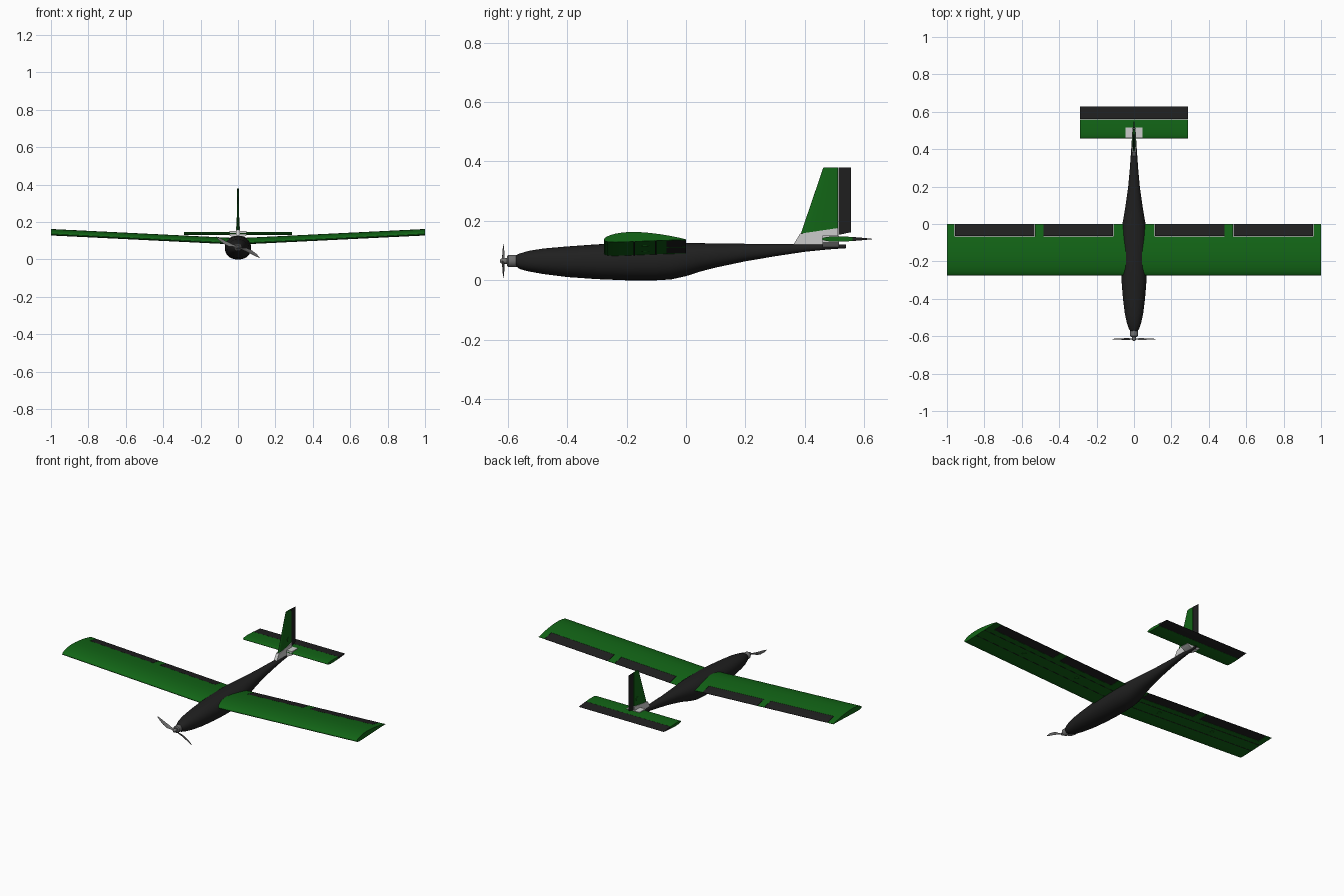
import bpy, bmesh, math
from mathutils import Matrix, Vector

if "Cube" in bpy.data.objects:
    bpy.data.objects.remove(bpy.data.objects["Cube"])


def material(name, rgb):
    m = bpy.data.materials.new(name)
    m.diffuse_color = (*rgb, 1)
    m.use_nodes = True
    m.node_tree.nodes["Principled BSDF"].inputs["Base Color"].default_value = m.diffuse_color
    return m


GREEN = material("green_foam", (0.006, 0.13, 0.008))
DARK = material("dark_foam", (0.014, 0.014, 0.014))
METAL = material("metal", (0.16, 0.16, 0.16))


def finish(name, bm, mat=None, angle=35):
    bmesh.ops.recalc_face_normals(bm, faces=bm.faces)
    me = bpy.data.meshes.new(name)
    bm.to_mesh(me)
    bm.free()
    ob = bpy.data.objects.new(name, me)
    bpy.context.collection.objects.link(ob)
    if mat:
        me.materials.append(mat)
    bpy.ops.object.select_all(action='DESELECT')
    ob.select_set(True)
    bpy.context.view_layer.objects.active = ob
    bpy.ops.object.shade_smooth_by_angle(angle=math.radians(angle))
    return ob


def add_loft(bm, rings):
    """Skin a list of equal-length point rings and cap both ends."""
    vs = [[bm.verts.new(p) for p in r] for r in rings]
    n = len(vs[0])
    for a, b in zip(vs, vs[1:]):
        for i in range(n):
            j = (i + 1) % n
            bm.faces.new((a[i], a[j], b[j], b[i]))
    bm.faces.new(vs[0])
    bm.faces.new(vs[-1])


def loft(name, rings, mat=None, angle=35):
    bm = bmesh.new()
    add_loft(bm, rings)
    return finish(name, bm, mat, angle)


def foil(t0, t1, thick, camber, n=14):
    """Closed slice of an aerofoil between chord fractions t0 and t1."""
    def at(t, s):
        h = 5 * thick * (0.2969 * t**0.5 - 0.126 * t - 0.3516 * t**2
                         + 0.2843 * t**3 - 0.1015 * t**4)
        p = 0.4
        c = camber / p**2 * (2*p*t - t*t) if t < p else \
            camber / (1-p)**2 * (1 - 2*p + 2*p*t - t*t)
        return (t, c + s * (h + 0.002))
    ts = [t0 + (t1 - t0) * (1 - math.cos(math.pi * i / n)) / 2 for i in range(n + 1)]
    return [at(t, 1) for t in ts] + [at(t, -1) for t in reversed(ts)]


# Fuselage: y, top, bottom, half width
STATIONS = [
    (-0.572, 0.084, 0.047, 0.020), (-0.56, 0.090, 0.038, 0.028),
    (-0.53, 0.099, 0.030, 0.038), (-0.48, 0.107, 0.021, 0.049),
    (-0.40, 0.114, 0.011, 0.059), (-0.30, 0.121, 0.004, 0.067),
    (-0.20, 0.126, 0.000, 0.070), (-0.10, 0.127, 0.000, 0.070),
    (-0.05, 0.127, 0.003, 0.068), (0.00, 0.126, 0.014, 0.062),
    (0.05, 0.125, 0.030, 0.053), (0.10, 0.124, 0.043, 0.045),
    (0.20, 0.123, 0.064, 0.031), (0.30, 0.123, 0.081, 0.022),
    (0.40, 0.122, 0.096, 0.015), (0.48, 0.121, 0.104, 0.010),
    (0.538, 0.120, 0.108, 0.006)]


def section(y, top, bot, w, n=32):
    ring = []
    for i in range(n):
        a = 2 * math.pi * i / n
        c, s = math.cos(a), math.sin(a)
        ring.append((w * math.copysign(abs(c)**0.9, c), y,
                     (top + bot) / 2 + (top - bot) / 2 * math.copysign(abs(s)**0.9, s)))
    return ring


loft("fuselage", [section(*s) for s in STATIONS], DARK)

# Wing halves with dihedral, flaps and ailerons set in the trailing edge
CHORD, LE, HINGE = 0.276, -0.276, 0.76


def wing_ring(x, side, t0, t1):
    return [(side * x, LE + t * CHORD, 0.088 + 0.049 * x + h * CHORD)
            for t, h in foil(t0, t1, 0.115, 0.035)]


def wing_under(x, t):
    h = foil(t, t + 0.001, 0.115, 0.035)[-1][1]
    return 0.088 + 0.049 * x + h * CHORD


for side, tag in ((-1, "left"), (1, "right")):
    def wing_part(name, x0, x1, t0, t1, mat):
        loft(f"{tag}_{name}", [wing_ring(x0, side, t0, t1), wing_ring(x1, side, t0, t1)], mat)

    wing_part("wing", 0, 1, 0, HINGE, GREEN)
    for i, (a, b) in enumerate(((0, 0.11), (0.485, 0.53), (0.96, 1.0))):
        wing_part(f"wing_trailing_edge_{i+1}", a, b, HINGE, 1, GREEN)
    wing_part("flap", 0.112, 0.483, HINGE + 0.004, 1, DARK)
    wing_part("aileron", 0.532, 0.958, HINGE + 0.004, 1, DARK)

    # Carbon spars under the wing
    for i, t in enumerate((0.37, 0.63)):
        ends = [(x, wing_under(x, t)) for x in (0.05, 0.998)]
        loft(f"{tag}_spar_{i+1}",
             [[(side * x, LE + t * CHORD + dy, z + dz) for dy, dz in
               ((-0.002, -0.0008), (0.002, -0.0008), (0.002, 0.003), (-0.002, 0.003))]
              for x, z in ends], DARK)

    # Servo covers under the wing
    for i, x in enumerate((0.3, 0.68)):
        bm = bmesh.new()
        bmesh.ops.create_cone(bm, cap_ends=True, segments=20, radius1=0.012, radius2=0.014,
                              depth=0.004,
                              matrix=Matrix.Translation((side * x, LE + 0.5 * CHORD,
                                                         wing_under(x, 0.5))))
        finish(f"{tag}_servo_cover_{i+1}", bm, GREEN)

# Tailplane and elevator
def tail_rings(t0, t1):
    return [[(x, 0.458 + t * 0.17, 0.139 + h * 0.17) for t, h in foil(t0, t1, 0.1, 0)]
            for x in (-0.288, 0.288)]


loft("tailplane", tail_rings(0, 0.6), GREEN)
loft("elevator", tail_rings(0.605, 1), DARK)


# Fin and rudder: rows of leading y, trailing y, z at each end, chord
def fin_rings(rows, t0, t1):
    rings = []
    for le, z_front, z_back in rows:
        c = 0.556 - le
        # convert absolute y limits to chord fractions
        a, b = max(0, (t0 - le) / c), (t1 - le) / c
        rings.append([(h * c, le + t * c, z_front + (z_back - z_front) * (t - a) / (b - a))
                      for t, h in foil(a, b, 0.085, 0)])
    return rings


loft("fin", fin_rings([(0.384, 0.15, 0.165), (0.462, 0.379, 0.379)], 0.3, 0.511), GREEN)
loft("rudder", fin_rings([(0.384, 0.153, 0.162), (0.462, 0.379, 0.379)], 0.514, 0.556), DARK)

# Grey tail mount: fin shoe and a saddle block for the tailplane
FIN_SHOE = [(0.362, 0.121), (0.384, 0.157), (0.512, 0.176), (0.512, 0.119)]
loft("fin_mount", [[(x, y, z) for y, z in FIN_SHOE] for x in (-0.0095, 0.0095)])
SADDLE = [(-0.045, 0.128), (-0.045, 0.151), (0.045, 0.151), (0.045, 0.128),
          (0.012, 0.112), (-0.012, 0.112)]
loft("tail_saddle", [[(x, y, z) for x, z in SADDLE] for y in (0.459, 0.515)])

# Rudder servo cover on the fin
bm = bmesh.new()
bmesh.ops.create_cone(bm, cap_ends=True, segments=20, radius1=0.013, radius2=0.013, depth=0.017,
                      matrix=Matrix.Translation((0, 0.48, 0.21)) @ Matrix.Rotation(math.pi/2, 4, 'Y'))
finish("rudder_servo_cover", bm, GREEN)


# Motor and spinner turned around the thrust line
def lathe(name, profile, mat):
    loft(name, [[(r * math.cos(i * math.pi / 12), y, 0.065 + r * math.sin(i * math.pi / 12))
                 for i in range(24)] for y, r in profile], mat)


lathe("motor", [(-0.565, 0.018), (-0.574, 0.021), (-0.598, 0.021), (-0.603, 0.016)], METAL)
lathe("propeller_hub", [(-0.600, 0.009), (-0.612, 0.011), (-0.621, 0.009), (-0.626, 0.004)], METAL)

# Two-bladed propeller: radius, chord, pitch, sweep
BLADE = [(0.004, 0.010, 45, 0), (0.02, 0.012, 40, 0.001), (0.045, 0.021, 28, 0.005),
         (0.075, 0.020, 20, 0.004), (0.105, 0.014, 14, -0.001), (0.127, 0.004, 11, -0.006)]
bm = bmesh.new()
for k in range(2):
    spin = Matrix.Translation((0, -0.615, 0.065)) @ Matrix.Rotation(0.40 + k * math.pi, 4, 'Y')
    rings = []
    for r, c, pitch, sweep in BLADE:
        twist = Matrix.Rotation(math.radians(pitch), 4, 'X')
        ring = []
        for i in range(10):
            a = 2 * math.pi * i / 10
            p = twist @ Vector((0, 0.0013 * math.sin(a), c / 2 * math.cos(a)))
            ring.append(spin @ (p + Vector((r, 0, sweep))))
        rings.append(ring)
    add_loft(bm, rings)
finish("propeller", bm, METAL, 60)
